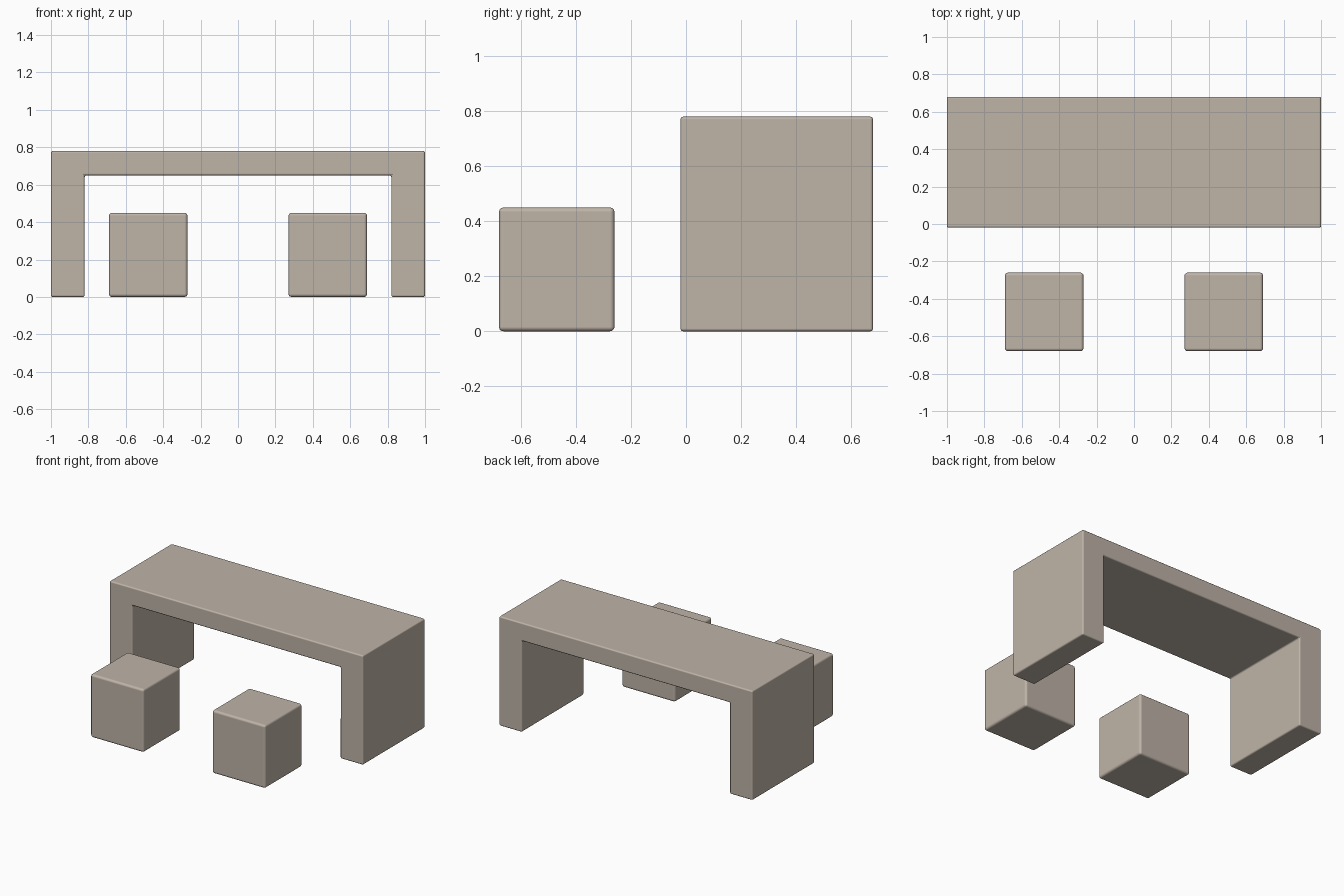
import bpy, bmesh, math

cube = bpy.data.objects.get("Cube")
if cube:
    bpy.data.objects.remove(cube, do_unlink=True)

stone = bpy.data.materials.new("warm_stone")
stone.use_nodes = True
colour = (0.52, 0.455, 0.39, 1)
stone.diffuse_color = colour
stone.node_tree.nodes["Principled BSDF"].inputs["Base Color"].default_value = colour


def extrude_profile(name, points, y0, y1, radius):
    """Extrude an x-z outline along y and round its edges."""
    bm = bmesh.new()
    face = bm.faces.new([bm.verts.new((x, y0, z)) for x, z in points])
    grown = bmesh.ops.extrude_face_region(bm, geom=[face])["geom"]
    verts = [g for g in grown if isinstance(g, bmesh.types.BMVert)]
    bmesh.ops.translate(bm, verts=verts, vec=(0, y1 - y0, 0))
    bmesh.ops.recalc_face_normals(bm, faces=bm.faces)
    mesh = bpy.data.meshes.new(name)
    bm.to_mesh(mesh)
    bm.free()
    mesh.materials.append(stone)
    obj = bpy.data.objects.new(name, mesh)
    bpy.context.collection.objects.link(obj)
    bevel = obj.modifiers.new("rounded_edges", "BEVEL")
    bevel.width = radius
    bevel.segments = 3
    bevel.limit_method = "ANGLE"
    bevel.harden_normals = True
    bpy.ops.object.select_all(action="DESELECT")
    obj.select_set(True)
    bpy.context.view_layer.objects.active = obj
    bpy.ops.object.shade_smooth_by_angle(angle=math.radians(40))
    return obj


# Table: one slab with two broad legs
half = [(0.82, 0.65), (0.82, 0), (1, 0), (1, 0.78)]
outline = half + [(-x, z) for x, z in reversed(half)]
extrude_profile("table", outline, -0.02, 0.68, 0.01)

# Two block stools in front
for side, name in ((1, "left_stool"), (-1, "right_stool")):
    a, b = side * 0.27, side * 0.69
    extrude_profile(name, [(a, 0), (b, 0), (b, 0.45), (a, 0.45)], -0.68, -0.26, 0.016)
